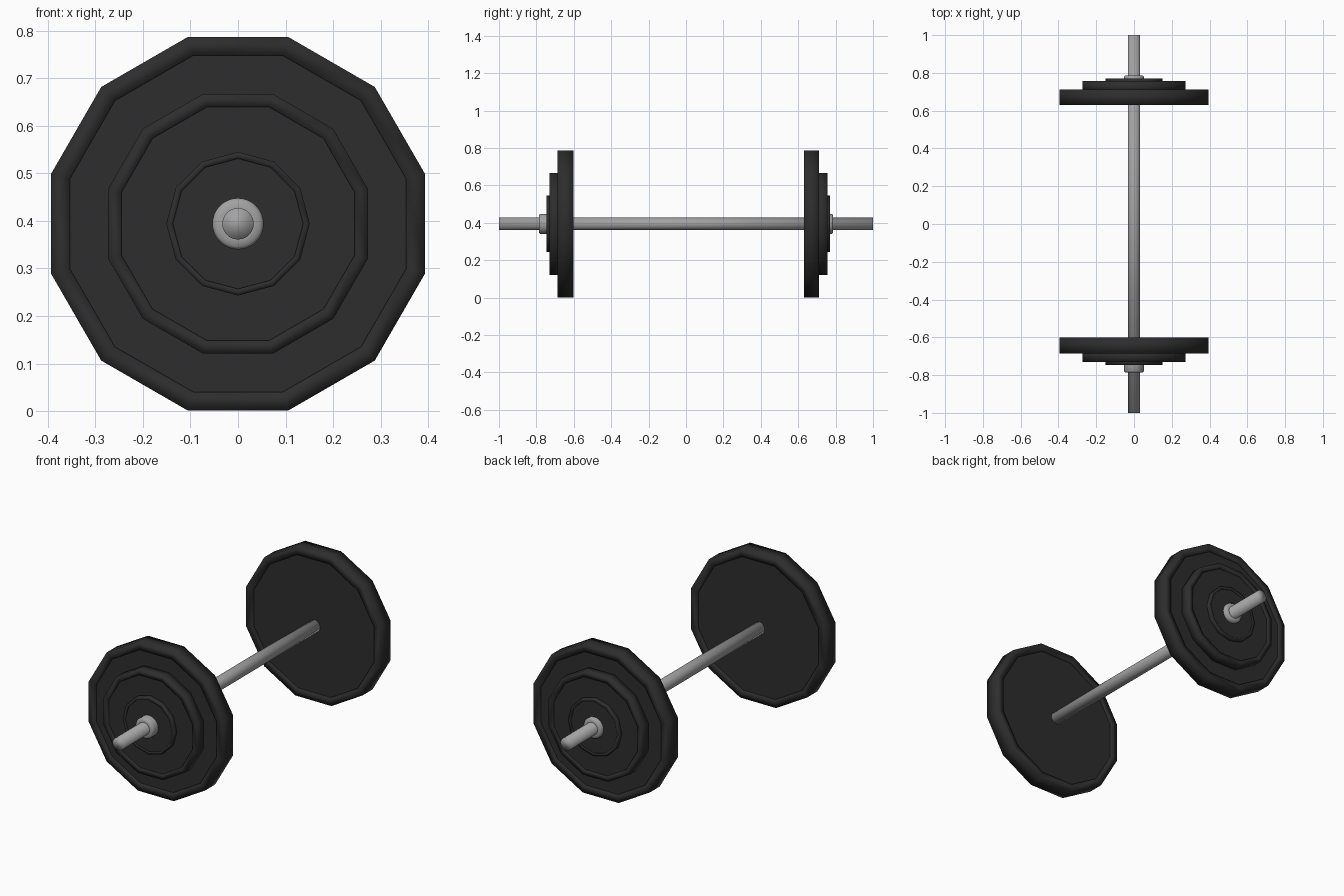
import bpy, bmesh, math

if "Cube" in bpy.data.objects:
    bpy.data.objects.remove(bpy.data.objects["Cube"])

CZ = 0.394  # height of the bar axis


def material(name, v):
    m = bpy.data.materials.new(name)
    m.diffuse_color = (v, v, v, 1)
    m.use_nodes = True
    m.node_tree.nodes["Principled BSDF"].inputs["Base Color"].default_value = m.diffuse_color
    return m


black = material("black_iron", 0.026)
steel = material("grey_steel", 0.36)


def lathe(name, profile, sides, phase, mat, flat_caps=True):
    """Revolve (radius, y) points about the bar axis and cap both ends."""
    bm = bmesh.new()
    rings = []
    for r, y in profile:
        ring = []
        for i in range(sides):
            a = math.radians(phase) + 2 * math.pi * i / sides
            ring.append(bm.verts.new((r * math.cos(a), y, r * math.sin(a))))
        rings.append(ring)
    for a, b in zip(rings, rings[1:]):
        for i in range(sides):
            j = (i + 1) % sides
            bm.faces.new((a[i], a[j], b[j], b[i])).smooth = True
    for ring in (rings[0], rings[-1]):
        bm.faces.new(ring).smooth = not flat_caps
    bmesh.ops.recalc_face_normals(bm, faces=bm.faces)
    me = bpy.data.meshes.new(name)
    bm.to_mesh(me)
    bm.free()
    me.materials.append(mat)
    ob = bpy.data.objects.new(name, me)
    ob.location = (0, 0, CZ)
    bpy.context.collection.objects.link(ob)
    return ob


def plate(name, y_in, y_out, radius, rim, phase, recess):
    """Twelve-sided weight with a raised rim on both faces."""
    d = math.copysign(recess, y_out - y_in)
    r = radius - rim
    lathe(name, [(r, y_in + d), (r, y_in), (radius, y_in),
                 (radius, y_out), (r, y_out), (r, y_out - d)],
          12, phase, black)


# Bar
lathe("bar", [(0.033, -1), (0.033, 1)], 32, 0, steel, flat_caps=False)

# Weights and collar at each end (the two stacks sit slightly unevenly)
for side, s, ys in (("front", -1, (0.602, 0.686, 0.731, 0.747)),
                    ("back", 1, (0.630, 0.712, 0.756, 0.769))):
    y0, y1, y2, y3 = (s * y for y in ys)
    plate(side + "_large_plate", y0, y1, 0.407, 0.041, 15, 0.008)
    plate(side + "_medium_plate", y1 - s * 0.015, y2, 0.283, 0.029, 15, 0.006)
    plate(side + "_small_plate", y2 - s * 0.015, y3, 0.151, 0.014, 0, 0.004)
    lathe(side + "_collar",
          [(0.054, s * 0.735), (0.054, s * 0.778), (0.048, s * 0.786), (0.033, s * 0.786)],
          32, 0, steel)
